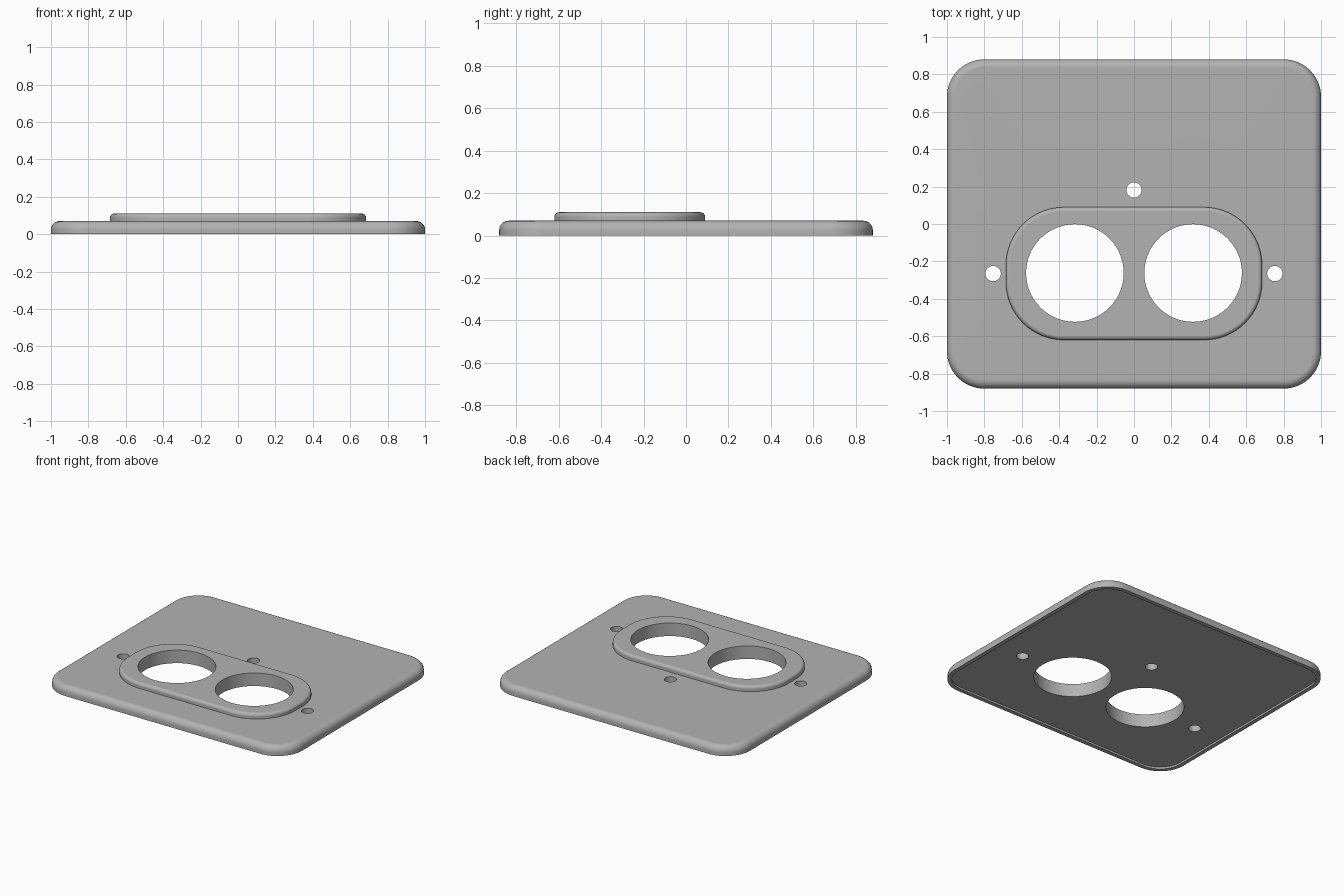
import bpy, bmesh
from math import sin, cos, pi, radians
from mathutils import Matrix

default = bpy.data.objects.get("Cube")
if default:
    bpy.data.objects.remove(default, do_unlink=True)

HX, HY, CORNER = 1.0, 0.88, 0.20        # plate outline
PX, PY, P_CORNER = 0.685, 0.355, 0.31   # raised surround outline
PLATE_TOP, FACE_TOP = 0.07, 0.11
SOCKET_Y = -0.265

grey = bpy.data.materials.new("satin grey")
grey.use_nodes = True
colour = (0.45, 0.45, 0.45, 1)
grey.diffuse_color = colour
grey.node_tree.nodes["Principled BSDF"].inputs["Base Color"].default_value = colour


def rounded_ring(bm, hx, hy, r, inset, z, cy=0.0, steps=16):
    """Rounded rectangle of vertices, shrunk by inset."""
    ring = []
    rad = r - inset
    for q, (sx, sy) in enumerate(((1, 1), (-1, 1), (-1, -1), (1, -1))):
        for i in range(steps + 1):
            a = (q + i / steps) * pi / 2
            ring.append(bm.verts.new((sx * (hx - r) + rad * cos(a),
                                      cy + sy * (hy - r) + rad * sin(a), z)))
    return ring


def rounded_edge(radius, top, steps=6):
    """Inset and height pairs of a quarter-round edge."""
    angles = [i / steps * pi / 2 for i in range(steps + 1)]
    return [(radius * (1 - cos(a)), top - radius * (1 - sin(a))) for a in angles]


bm = bmesh.new()
# Recessed back, rim, outer wall and rounded upper edge of the plate
plate_profile = [(0.03, 0.014), (0.03, 0), (0, 0)] + rounded_edge(0.045, PLATE_TOP)
rings = [rounded_ring(bm, HX, HY, CORNER, d, z) for d, z in plate_profile]
# Raised surround growing out of the plate
surround_profile = [(0, PLATE_TOP)] + rounded_edge(0.022, FACE_TOP)
rings += [rounded_ring(bm, PX, PY, P_CORNER, d, z, SOCKET_Y) for d, z in surround_profile]
for low, high in zip(rings, rings[1:]):
    for i in range(len(low)):
        j = (i + 1) % len(low)
        bm.faces.new((low[i], low[j], high[j], high[i]))
bm.faces.new(reversed(rings[0]))
bm.faces.new(rings[-1])
bmesh.ops.recalc_face_normals(bm, faces=bm.faces)


def make_object(name, bm):
    mesh = bpy.data.meshes.new(name)
    bm.to_mesh(mesh)
    bm.free()
    mesh.materials.append(grey)
    obj = bpy.data.objects.new(name, mesh)
    bpy.context.collection.objects.link(obj)
    return obj


plate = make_object("socket_plate", bm)

# Two large openings and three screw holes
holes = [(s * 0.316, SOCKET_Y + 0.003, 0.261) for s in (-1, 1)]
holes += [(s * 0.753, SOCKET_Y, 0.041) for s in (-1, 1)]
holes += [(0, 0.182, 0.041)]
bm = bmesh.new()
for x, y, r in holes:
    bmesh.ops.create_cone(bm, cap_ends=True, segments=64, radius1=r, radius2=r,
                          depth=1, matrix=Matrix.Translation((x, y, 0)))
cutter = make_object("hole_cutter", bm)
cutter.hide_render = True

cut = plate.modifiers.new("holes", "BOOLEAN")
cut.operation = "DIFFERENCE"
cut.solver = "EXACT"
cut.object = cutter
bpy.ops.object.select_all(action="DESELECT")
plate.select_set(True)
bpy.context.view_layer.objects.active = plate
bpy.ops.object.modifier_apply(modifier=cut.name)
bpy.data.objects.remove(cutter, do_unlink=True)

# Smooth rounded edges, flat faces kept crisp
bpy.ops.object.shade_smooth_by_angle(angle=radians(35))
weighted = plate.modifiers.new("weighted normals", "WEIGHTED_NORMAL")
weighted.keep_sharp = True
